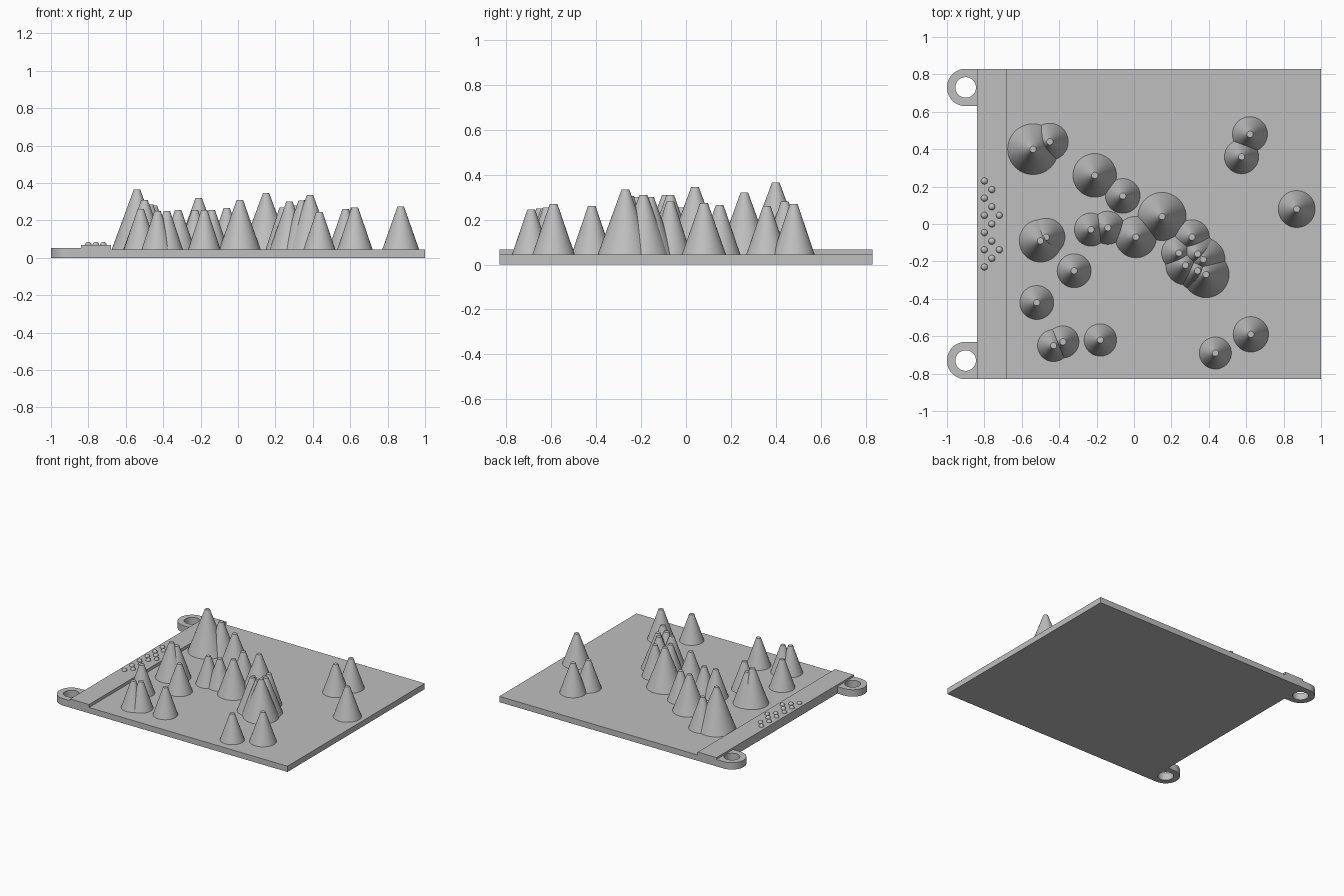
import bpy, bmesh
from math import pi, cos, sin, atan2, radians
from mathutils import Matrix, Vector

default = bpy.data.objects.get("Cube")
if default:
    bpy.data.objects.remove(default, do_unlink=True)

grey = bpy.data.materials.new("matte grey")
grey.use_nodes = True
grey.diffuse_color = (0.52, 0.52, 0.52, 1)
grey.node_tree.nodes["Principled BSDF"].inputs["Base Color"].default_value = grey.diffuse_color

BASE_TOP = 0.044
STRIP_TOP = 0.067
TAB_TOP = 0.053
HALF_DEPTH = 0.83
EDGE = -0.84        # side of the plate that carries the tabs


def finish(bm, name):
    """Turn a bmesh into a smooth-shaded object with sharp edges kept."""
    bmesh.ops.recalc_face_normals(bm, faces=bm.faces)
    mesh = bpy.data.meshes.new(name)
    bm.to_mesh(mesh)
    bm.free()
    mesh.shade_smooth()
    mesh.set_sharp_from_angle(angle=radians(30))
    mesh.materials.append(grey)
    obj = bpy.data.objects.new(name, mesh)
    bpy.context.collection.objects.link(obj)
    return obj


def box(name, x0, x1, z0, z1):
    bm = bmesh.new()
    size = Vector((x1 - x0, 2 * HALF_DEPTH, z1 - z0))
    place = Matrix.Translation(((x0 + x1) / 2, 0, (z0 + z1) / 2))
    bmesh.ops.create_cube(bm, size=1, matrix=place @ Matrix.Diagonal(size).to_4x4())
    return finish(bm, name)


def tab(name, cx, cy, radius=0.1, hole=0.055, reach=0.06):
    """Mounting ear: round outside, square towards the plate, with a hole."""
    corner = atan2(radius, reach)
    angles = sorted([2 * pi * i / 64 for i in range(64)] + [corner, 2 * pi - corner])
    bm = bmesh.new()
    loops = []
    for a in angles:
        c, s = cos(a), sin(a)
        out = radius
        if c > 1e-6:
            out = min(reach / c, radius / max(abs(s), 1e-6))
        loops.append([bm.verts.new((cx + r * c, cy + r * s, z))
                      for r, z in ((hole, 0), (out, 0), (out, TAB_TOP), (hole, TAB_TOP))])
    for i, here in enumerate(loops):
        ahead = loops[(i + 1) % len(loops)]
        for k in range(4):
            m = (k + 1) % 4
            bm.faces.new((here[k], ahead[k], ahead[m], here[m]))
    return finish(bm, name)


def peak(name, x, y, radius, top):
    bm = bmesh.new()
    low = BASE_TOP - 0.004
    bmesh.ops.create_cone(bm, cap_ends=True, segments=48, radius1=radius, radius2=0.017,
                          depth=top - low, matrix=Matrix.Translation((x, y, (top + low) / 2)))
    return finish(bm, name)


# Plate, raised strip and mounting tabs
box("base_plate", EDGE, 1, 0, BASE_TOP)
box("raised_strip", EDGE, -0.68, BASE_TOP - 0.004, STRIP_TOP)
for side, label in ((-1, "front"), (1, "back")):
    tab(label + "_mounting_tab", -0.9, side * 0.73)

# Cone peaks: x, y, base radius, top height
peaks = [
    (-.54, .40, .137, .365), (-.45, .44, .10, .28), (-.21, .26, .118, .32),
    (-.06, .15, .094, .265), (.15, .04, .13, .345), (.01, -.07, .112, .31),
    (-.23, -.03, .09, .255), (-.14, -.02, .09, .255), (-.47, -.07, .102, .285),
    (-.50, -.09, .115, .31), (-.32, -.25, .092, .255), (-.52, -.42, .092, .26),
    (-.43, -.65, .087, .25), (-.38, -.63, .087, .25), (-.18, -.62, .088, .255),
    (.31, -.07, .094, .28), (.24, -.155, .094, .27), (.34, -.16, .11, .30),
    (.37, -.19, .118, .31), (.275, -.22, .107, .30), (.34, -.25, .11, .305),
    (.385, -.27, .125, .335), (.62, .48, .095, .27), (.575, .36, .093, .26),
    (.87, .08, .10, .275), (.625, -.59, .096, .27), (.435, -.69, .087, .245),
]
for i, spec in enumerate(peaks, 1):
    peak(f"cone_peak_{i}", *spec)

# Grip bumps on the strip, in a plain staggered pattern
bm = bmesh.new()
for row in range(11):
    for col in ((0,) if row % 2 else (-1, 1) if row in (4, 8) else (-1,)):
        spot = Matrix.Translation((-0.76 + 0.04 * col, 0.23 - 0.046 * row, STRIP_TOP))
        bmesh.ops.create_uvsphere(bm, u_segments=16, v_segments=10, radius=0.018, matrix=spot)
finish(bm, "strip_bumps")
